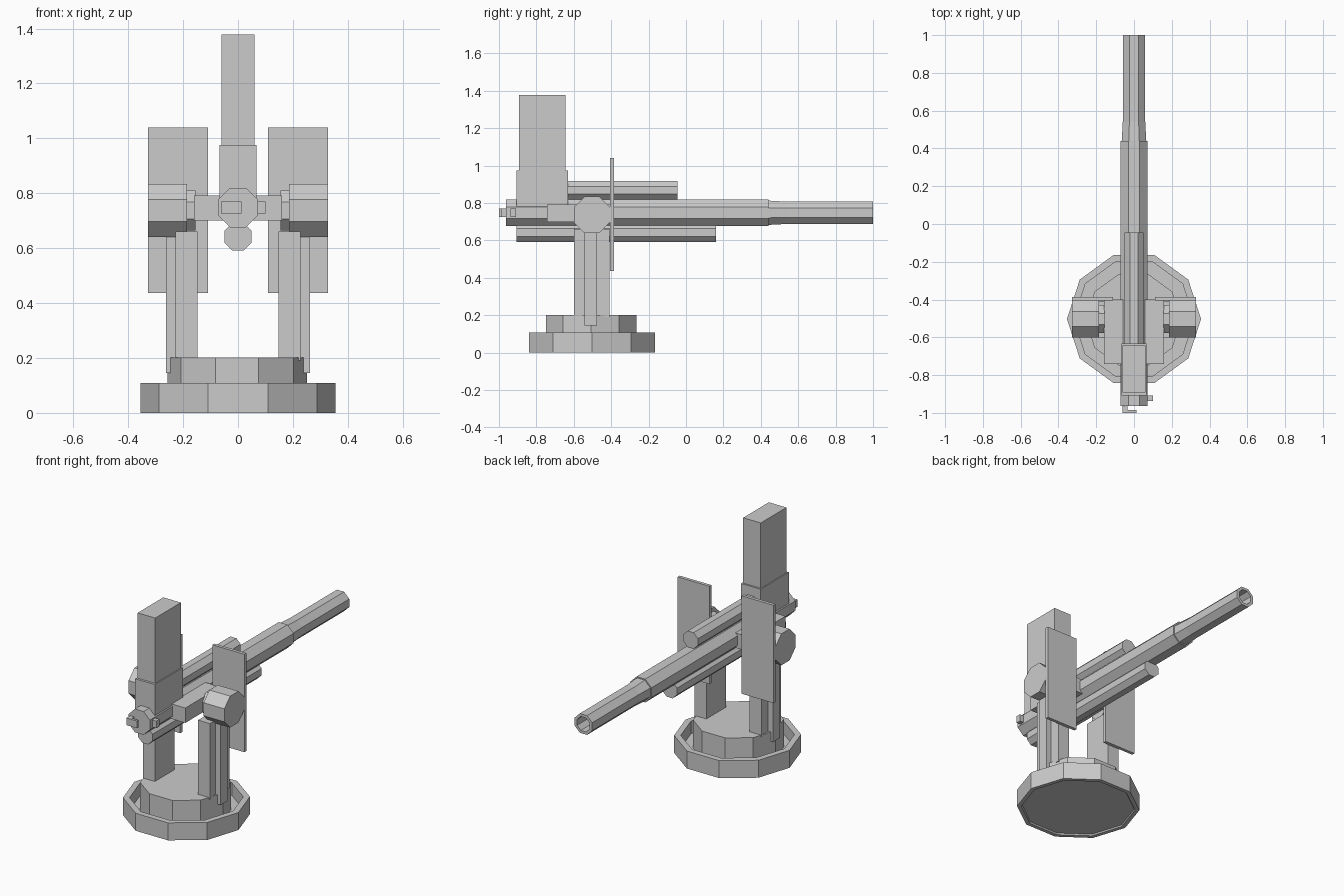
import bpy, bmesh
from math import pi, cos, sin

if "Cube" in bpy.data.objects:
    bpy.data.objects.remove(bpy.data.objects["Cube"])

CY = -0.503   # turntable centre
BZ = 0.748    # bore height


def finish(name, bm):
    bmesh.ops.recalc_face_normals(bm, faces=bm.faces)
    me = bpy.data.meshes.new(name)
    bm.to_mesh(me)
    bm.free()
    ob = bpy.data.objects.new(name, me)
    bpy.context.collection.objects.link(ob)
    return ob


def box(name, x, y, z):
    """Box from (min, max) pairs."""
    bm = bmesh.new()
    bmesh.ops.create_cube(bm, size=1)
    for v in bm.verts:
        v.co = [lo + (c + 0.5) * (hi - lo) for c, (lo, hi) in zip(v.co, (x, y, z))]
    return finish(name, bm)


def turned(name, profile, sides, axis, center, phase=0.0):
    """Low-poly lathe: profile of (radius, position along axis), capped at both ends."""
    bm = bmesh.new()
    rings = []
    for r, t in profile:
        ring = []
        for i in range(sides):
            a = phase + 2 * pi * i / sides
            u, w = r * cos(a), r * sin(a)
            co = {'X': (t, u, w), 'Y': (u, t, w), 'Z': (u, w, t)}[axis]
            ring.append(bm.verts.new([a0 + b0 for a0, b0 in zip(co, center)]))
        rings.append(ring)
    for a, b in zip(rings, rings[1:]):
        for i in range(sides):
            j = (i + 1) % sides
            bm.faces.new((a[i], a[j], b[j], b[i]))
    bm.faces.new(rings[0])
    bm.faces.new(rings[-1])
    return finish(name, bm)


def octagon(name, profile, axis, center):
    """Flat-topped eight-sided turning; radii are given to the flats."""
    k = 1 / cos(pi / 8)
    return turned(name, [(r * k, t) for r, t in profile], 8, axis, center, pi / 8)


def mirrored(ob):
    m = ob.modifiers.new("Mirror", 'MIRROR')
    m.use_axis[0] = True
    return ob


# Ten-sided base tray with raised rim, and the turntable drum in it
turned("base_ring", [(0.325, 0.008), (0.33, 0), (0.355, 0), (0.355, 0.108),
                     (0.318, 0.108), (0.318, 0.03)], 10, 'Z', (0, CY, 0))
turned("turntable", [(0.254, 0.02), (0.254, 0.202)], 10, 'Z', (-0.003, CY - 0.004, 0))

# Legs with outer ribs
mirrored(box("leg", (0.148, 0.228), (-0.6, -0.41), (0.19, 0.66)))
mirrored(box("leg_rib", (0.22, 0.262), (-0.543, -0.475), (0.145, 0.66)))

# Trunnions and cradle
mirrored(octagon("trunnion", [(0.073, 0.155), (0.073, 0.185), (0.097, 0.185),
                              (0.097, 0.327)], 'X', (0, CY, 0.737)))
box("cradle", (-0.16, 0.16), (-0.742, -0.4), (0.7, 0.792))

# Shields
mirrored(box("shield", (0.11, 0.327), (-0.406, -0.386), (0.436, 1.04)))

# Stepped barrel with hollow muzzle
octagon("barrel", [(0.072, -0.963), (0.072, 0.44), (0.065, 0.44), (0.0595, 0.54),
                   (0.0595, 1.0), (0.043, 1.0), (0.043, 0.5)], 'Y', (0, 0, BZ))

# Recoil cylinders
octagon("upper_recoil_cylinder", [(0.05, -0.7), (0.05, -0.045)], 'Y', (0, 0, 0.869))
octagon("lower_recoil_cylinder", [(0.05, -0.905), (0.05, 0.16)], 'Y', (0, 0, 0.642))

# Magazine and its collar
box("magazine_collar", (-0.067, 0.067), (-0.907, -0.632), (0.74, 0.975))
box("magazine", (-0.06, 0.06), (-0.893, -0.643), (0.9, 1.378))

# Breech handle and side lug
box("breech_handle_stub", (-0.062, -0.034), (-0.99, -0.95), (0.726, 0.77))
box("breech_handle_grip", (-0.062, 0.012), (-1.0, -0.985), (0.726, 0.77))
box("breech_lug", (0.05, 0.1), (-0.938, -0.908), (0.726, 0.77))
